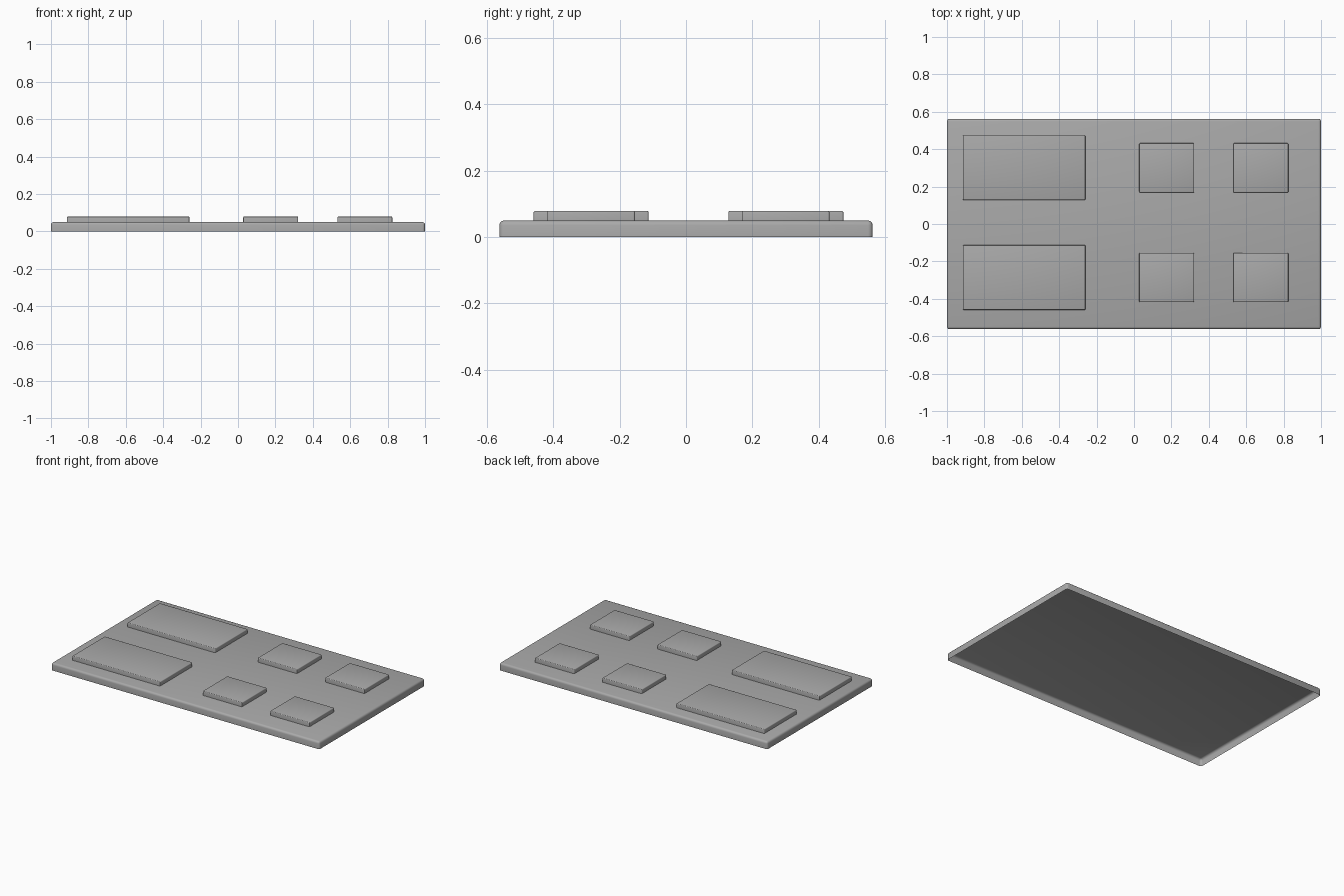
import bpy
import bmesh
import math

cube = bpy.data.objects.get("Cube")
if cube:
    bpy.data.objects.remove(cube, do_unlink=True)

grey = bpy.data.materials.new("mid grey")
grey.use_nodes = True
colour = (0.4, 0.4, 0.4, 1)
grey.diffuse_color = colour
grey.node_tree.nodes["Principled BSDF"].inputs["Base Color"].default_value = colour


def rounded_tray(name, x0, x1, y0, y1, z0, z1, radius):
    """Thin box with an open underside and rounded top and corner edges."""
    bm = bmesh.new()
    bmesh.ops.create_cube(bm, size=1)
    for v in bm.verts:
        v.co.x = x1 if v.co.x > 0 else x0
        v.co.y = y1 if v.co.y > 0 else y0
        v.co.z = z1 if v.co.z > 0 else z0
    bm.normal_update()
    bottom = [f for f in bm.faces if f.normal.z < -0.5]
    bmesh.ops.delete(bm, geom=bottom, context="FACES_ONLY")
    edges = [e for e in bm.edges if not e.is_boundary]
    bmesh.ops.bevel(bm, geom=edges, offset=radius, segments=3,
                    profile=0.5, affect="EDGES", clamp_overlap=True)
    mesh = bpy.data.meshes.new(name)
    bm.to_mesh(mesh)
    bm.free()
    mesh.materials.append(grey)
    obj = bpy.data.objects.new(name, mesh)
    bpy.context.collection.objects.link(obj)
    bpy.ops.object.select_all(action="DESELECT")
    obj.select_set(True)
    bpy.context.view_layer.objects.active = obj
    bpy.ops.object.shade_smooth_by_angle(angle=math.radians(35))
    return obj


BASE_TOP, PAD_TOP = 0.05, 0.079

# Hollow base plate
rounded_tray("base_plate", -1, 1, -0.5625, 0.5625, 0, BASE_TOP, 0.014)

# Two long pads on the right half
for side, y in (("front", -0.286), ("back", 0.301)):
    rounded_tray("long_pad_" + side, -0.915, -0.26, y - 0.173, y + 0.173,
                 BASE_TOP, PAD_TOP, 0.005)

# Four small pads on the left half
for side, y in (("front", -0.286), ("back", 0.3)):
    for place, x in (("inner", 0.175), ("outer", 0.678)):
        rounded_tray("small_pad_" + place + "_" + side, x - 0.147, x + 0.147,
                     y - 0.132, y + 0.132, BASE_TOP, PAD_TOP, 0.005)
